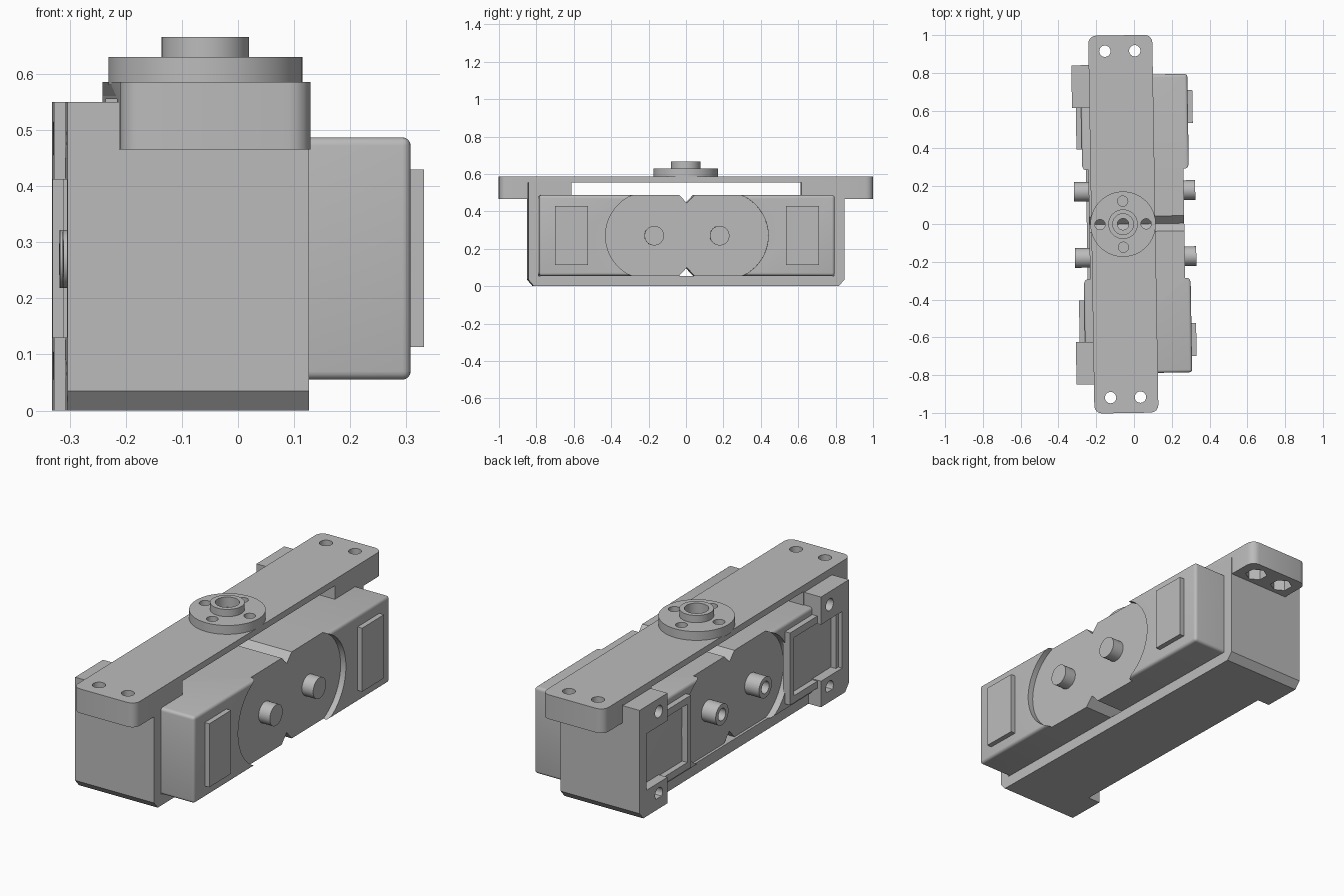
import bpy, bmesh, math
from mathutils import Matrix, Vector

if "Cube" in bpy.data.objects:
    bpy.data.objects.remove(bpy.data.objects["Cube"], do_unlink=True)

grey = bpy.data.materials.new("plain grey")
grey.use_nodes = True
grey.diffuse_color = (0.5, 0.5, 0.5, 1)
grey.node_tree.nodes["Principled BSDF"].inputs["Base Color"].default_value = (0.5, 0.5, 0.5, 1)

parts = []


def make(name, bm, part=True):
    bmesh.ops.recalc_face_normals(bm, faces=bm.faces)
    mesh = bpy.data.meshes.new(name)
    bm.to_mesh(mesh)
    bm.free()
    obj = bpy.data.objects.new(name, mesh)
    bpy.context.collection.objects.link(obj)
    if part:
        mesh.materials.append(grey)
        parts.append(obj)
    return obj


def box(name, x, y, z, part=True, bevel=0, axis=None):
    """Box from ranges; bevels all edges, or those along one axis."""
    bm = bmesh.new()
    bmesh.ops.create_cube(bm, size=1)
    for v in bm.verts:
        v.co = Vector([(r[0] + r[1]) / 2 + c * (r[1] - r[0]) for c, r in zip(v.co, (x, y, z))])
    if bevel:
        edges = [e for e in bm.edges if axis is None
                 or abs((e.verts[0].co - e.verts[1].co).normalized()[axis]) > 0.9]
        bmesh.ops.bevel(bm, geom=edges, offset=bevel, segments=4, profile=0.5, affect='EDGES')
    return make(name, bm, part)


def rod(name, axis, a, b, start, end, radius, part=True, sides=48):
    """Cylinder along X (a, b = y, z) or along Z (a, b = x, y)."""
    bm = bmesh.new()
    bmesh.ops.create_cone(bm, cap_ends=True, segments=sides, radius1=radius,
                          radius2=radius, depth=end - start)
    mid = (start + end) / 2
    if axis == 'X':
        m = Matrix.Translation((mid, a, b)) @ Matrix.Rotation(math.pi / 2, 4, 'Y')
    else:
        m = Matrix.Translation((a, b, mid))
    bm.transform(m)
    return make(name, bm, part)


def prism(name, profile, x0, x1, part=True):
    """Extrude a (y, z) profile along X."""
    bm = bmesh.new()
    face = bm.faces.new([bm.verts.new((x0, y, z)) for y, z in profile])
    new = bmesh.ops.extrude_face_region(bm, geom=[face])["geom"]
    bmesh.ops.translate(bm, vec=(x1 - x0, 0, 0),
                        verts=[g for g in new if isinstance(g, bmesh.types.BMVert)])
    return make(name, bm, part)


def boolean(obj, others, op='DIFFERENCE'):
    for other in others:
        mod = obj.modifiers.new("cut", 'BOOLEAN')
        mod.operation, mod.solver, mod.object = op, 'EXACT', other
        bpy.context.view_layer.objects.active = obj
        bpy.ops.object.modifier_apply(modifier=mod.name)
        if other in parts:
            parts.remove(other)
        bpy.data.objects.remove(other, do_unlink=True)


SIDES = (-1, 1)
MID_Z = 0.27
PIN_Y = 0.175
HUB_X = -0.058

# U-shaped cradle with chamfered bottom corners
half = [(0.79, 0.055), (0.79, 0.55), (0.845, 0.55), (0.845, 0.035), (0.815, 0)]
cradle = prism("cradle", half + [(-y, z) for y, z in reversed(half)], -0.318, 0.113)
boolean(cradle, [box("cutter", (-0.5, -0.25), (-0.62, 0.62), (-0.1, 0.6), False)])

# Gear case with recessed double-disc faces and V notches
case = box("gear_case", (-0.27, 0.295), (-0.79, 0.79), (0.055, 0.487), bevel=0.015)
for x0, x1 in ((0.266, 0.4), (-0.4, -0.237)):
    boolean(case, [rod("cutter", 'X', s * 0.2, MID_Z, x0, x1, 0.235, False, 96) for s in SIDES])
    boolean(case, [box("cutter", (x0, x1), (-0.2, 0.2), (0, 0.6), False)])
for edge, tip in ((0.497, 0.445), (0.045, 0.1)):
    boolean(case, [prism("cutter", [(-0.05, edge), (0.05, edge), (0, tip)], -0.5, 0.5, False)])

for s in SIDES:
    end = "rear" if s > 0 else "front"

    def span(a, b):
        return tuple(sorted((s * a, s * b)))

    # Raised label pad on one face, open rim on the other
    box(end + "_pad", (0.28, 0.32), span(0.53, 0.705), (0.113, 0.43))
    rim = box(end + "_rim", (-0.298, -0.26), span(0.4, 0.795), (0.09, 0.45))
    boolean(rim, [box("cutter", (-0.4, -0.2), span(0.43, 0.77), (0.125, 0.415), False)])

    # Axle pins: solid on one face, hollow on the other
    rod(end + "_solid_pin", 'X', s * PIN_Y, MID_Z, 0.25, 0.327, 0.052)
    pin = rod(end + "_hollow_pin", 'X', s * PIN_Y, MID_Z, -0.315, -0.22, 0.052)
    boolean(pin, [rod("cutter", 'X', s * PIN_Y, MID_Z, -0.4, -0.245, 0.03, False)])

    # Corner mounting lugs with screw holes
    for level, z, hole in (("upper", (0.412, 0.55), 0.485), ("lower", (0.03, 0.13), 0.075)):
        lug = box(end + "_" + level + "_lug", (-0.318, -0.2), span(0.62, 0.82), z)
        boolean(lug, [rod("cutter", 'X', s * 0.69, hole, -0.4, -0.24, 0.03, False)])

    # Support block beneath the top plate
    box(end + "_support", (-0.226, 0.113), span(0.615, 0.845), (0.48, 0.56))

# Top plate with thick rounded ends
plate = box("top_plate", (-0.226, 0.113), (-1, 1), (0.465, 0.586), bevel=0.04, axis=2)
boolean(plate, [box("cutter", (-0.5, 0.5), (-0.846, 0.846), (0.4, 0.555), False)])
for s in SIDES:
    for x in (-0.139, 0.019):
        boolean(plate, [rod("cutter", 'Z', x, s * 0.917, 0.4, 0.7, 0.03, False),
                        rod("cutter", 'Z', x, s * 0.917, 0.4, 0.52, 0.052, False, 6)])

# Output flange and hub
flange = rod("output_flange", 'Z', HUB_X, 0, 0.58, 0.63, 0.173, sides=96)
boolean(flange, [rod("hub", 'Z', HUB_X, 0, 0.6, 0.666, 0.078, sides=64)], 'UNION')
boolean(flange, [rod("cutter", 'Z', HUB_X, 0, 0.615, 0.7, 0.055, False)])
for obj in (flange, plate):
    boolean(obj, [rod("cutter", 'Z', HUB_X, 0, 0.5, 0.7, 0.03, False)])
    for i in range(4):
        a = i * math.pi / 2
        boolean(obj, [rod("cutter", 'Z', HUB_X + 0.122 * math.cos(a), 0.122 * math.sin(a),
                          0.5, 0.7, 0.027, False)])

# Smooth the round surfaces and turn the whole assembly slightly
turn = Matrix.Rotation(0.0165, 4, 'Z')
bpy.ops.object.select_all(action='DESELECT')
for obj in parts:
    obj.data.transform(turn)
    obj.select_set(True)
bpy.context.view_layer.objects.active = parts[0]
bpy.ops.object.shade_smooth_by_angle(angle=math.radians(30))
